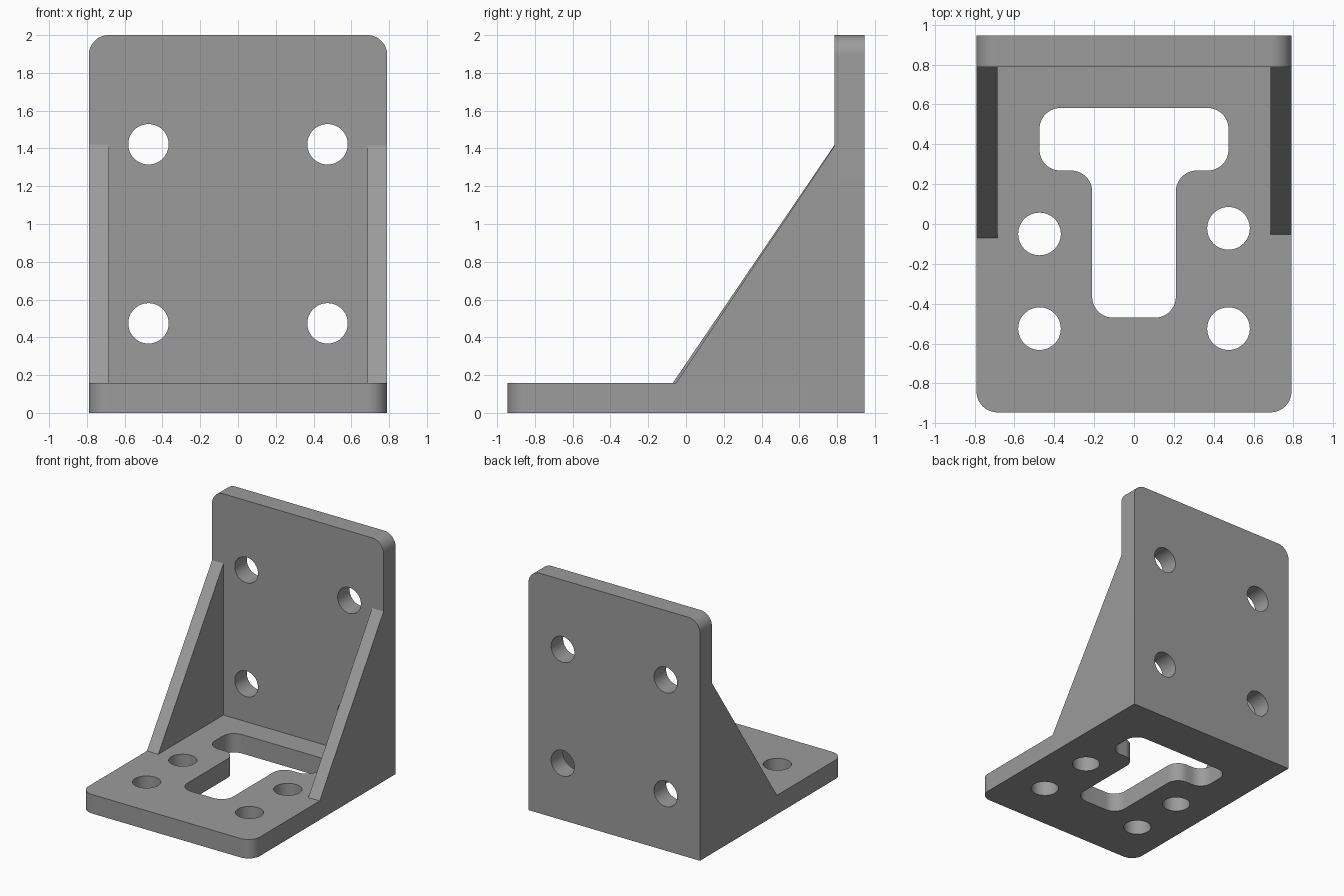
import bpy, bmesh, math
from mathutils import Vector

if "Cube" in bpy.data.objects:
    bpy.data.objects.remove(bpy.data.objects["Cube"])

W, D, H, T, R = 0.79, 0.945, 2.0, 0.158, 0.105   # half width, half depth, height, plate, fillet
WALL_Y = D - T                                   # front face of the upright plate

grey = bpy.data.materials.new("grey metal")
grey.diffuse_color = (0.33, 0.33, 0.33, 1)
grey.use_nodes = True
grey.node_tree.nodes["Principled BSDF"].inputs["Base Color"].default_value = grey.diffuse_color


def rounded(corners, steps=12):
    """Outline from (x, y, radius) square corners, convex or concave."""
    pts = []
    for i, (x, y, r) in enumerate(corners):
        p = Vector((x, y))
        if r == 0:
            pts.append(p)
            continue
        u = (Vector(corners[i - 1][:2]) - p).normalized()
        v = (Vector(corners[(i + 1) % len(corners)][:2]) - p).normalized()
        c = p + r * (u + v)
        for k in range(steps + 1):
            t = math.pi / 2 * k / steps
            pts.append(c - r * (v * math.cos(t) + u * math.sin(t)))
    return pts


def circle(x, y, r=0.107, n=48):
    return [Vector((x + r * math.cos(2 * math.pi * k / n),
                    y + r * math.sin(2 * math.pi * k / n))) for k in range(n)]


def plate(name, loops, thickness, location, rotation=(0, 0, 0)):
    """Extruded flat shape; loops after the first are holes."""
    cu = bpy.data.curves.new(name, 'CURVE')
    cu.dimensions, cu.fill_mode, cu.extrude = '2D', 'BOTH', thickness / 2
    for loop in loops:
        sp = cu.splines.new('POLY')
        sp.points.add(len(loop) - 1)
        for pt, co in zip(sp.points, loop):
            pt.co = (co.x, co.y, 0, 1)
        sp.use_cyclic_u = True
    ob = bpy.data.objects.new(name, cu)
    bpy.context.collection.objects.link(ob)
    ob.location, ob.rotation_euler = location, rotation
    bpy.ops.object.select_all(action='DESELECT')
    ob.select_set(True)
    bpy.context.view_layer.objects.active = ob
    bpy.ops.object.convert(target='MESH')
    ob = bpy.context.view_layer.objects.active
    bm = bmesh.new()
    bm.from_mesh(ob.data)
    bmesh.ops.remove_doubles(bm, verts=bm.verts, dist=1e-5)
    bmesh.ops.recalc_face_normals(bm, faces=bm.faces)
    bm.to_mesh(ob.data)
    bm.free()
    ob.data.materials.clear()
    ob.data.materials.append(grey)
    bpy.ops.object.shade_smooth_by_angle(angle=math.radians(30))
    return ob


# Base plate with T-shaped slot and four bolt holes
base = rounded([(-W, -D, R), (W, -D, R), (W, WALL_Y, 0), (-W, WALL_Y, 0)])
slot = rounded([(-0.21, -0.47, R), (0.21, -0.47, R), (0.21, 0.268, R), (0.474, 0.268, R),
                (0.474, 0.582, R), (-0.474, 0.582, R), (-0.474, 0.268, R), (-0.21, 0.268, R)])
base_holes = [circle(-0.474, -0.05), circle(0.474, -0.022),
              circle(-0.474, -0.525), circle(0.474, -0.525)]
plate("base_plate", [base, slot] + base_holes, T, (0, 0, T / 2))

# Upright plate with rounded top corners and four bolt holes
wall = rounded([(-W, 0, 0), (W, 0, 0), (W, H, R), (-W, H, R)])
wall_holes = [circle(x, z) for x in (-0.474, 0.474) for z in (0.474, 1.422)]
plate("upright_plate", [wall] + wall_holes, T, (0, D - T / 2, 0), (math.pi / 2, 0, 0))

# Triangular side gussets
for name, side, foot, top in (("left_gusset", -1, -0.07, 1.42), ("right_gusset", 1, -0.053, 1.415)):
    tri = [Vector(p) for p in ((foot, T), (WALL_Y, T), (WALL_Y, top))]
    plate(name, [tri], R, (side * (W - R / 2), 0, 0), (math.pi / 2, 0, math.pi / 2))
